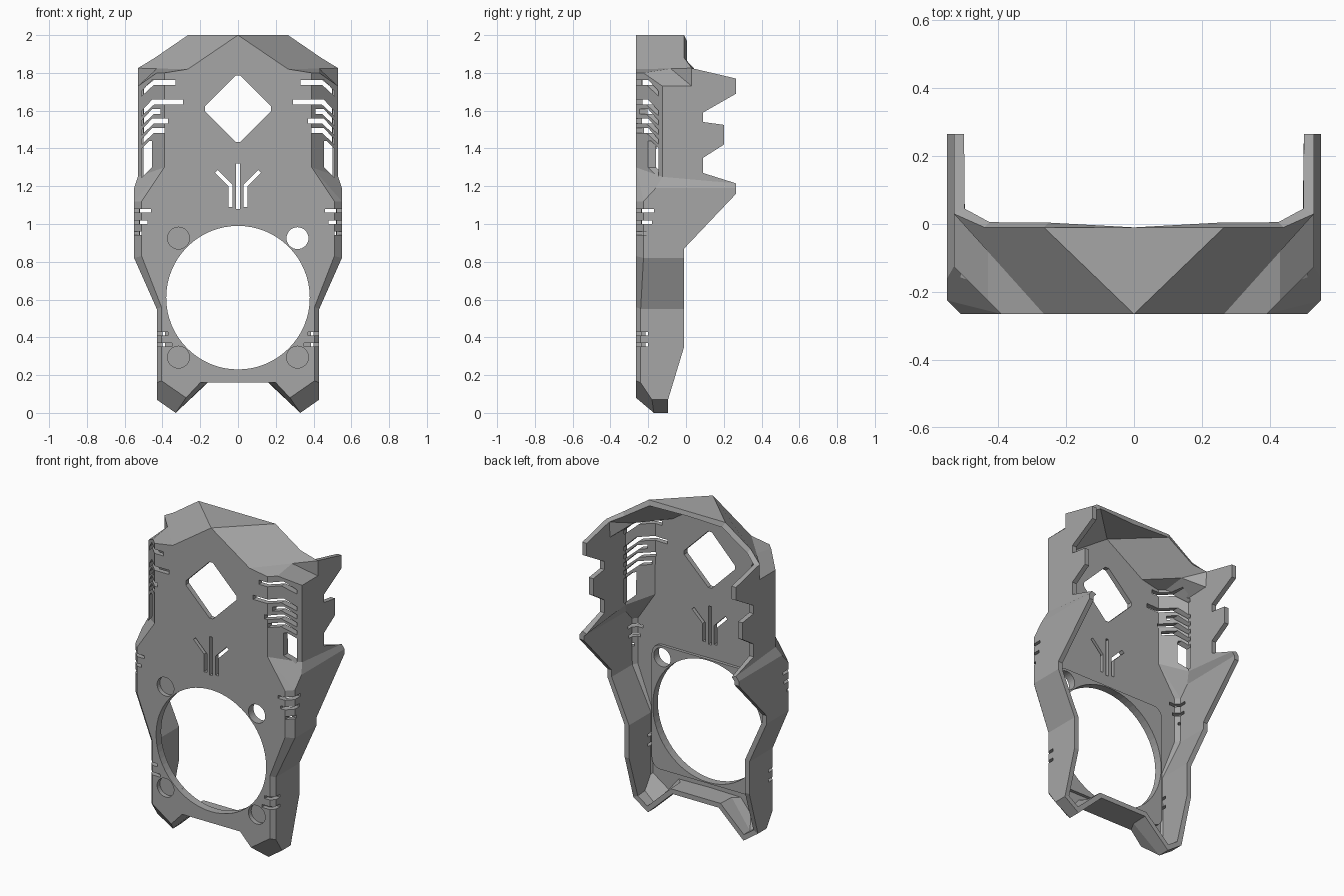
import bpy, bmesh, math

old = bpy.data.objects.get("Cube")
if old:
    bpy.data.objects.remove(old, do_unlink=True)

grey = bpy.data.materials.new("plain grey")
grey.use_nodes = True
COLOR = (0.38, 0.38, 0.38, 1)
grey.diffuse_color = COLOR
grey.node_tree.nodes["Principled BSDF"].inputs["Base Color"].default_value = COLOR

FRONT, WALL, RIM = -0.265, 0.03, -0.01


def make_object(name, bm, helper=False):
    mesh = bpy.data.meshes.new(name)
    bm.to_mesh(mesh)
    bm.free()
    mesh.materials.append(grey)
    ob = bpy.data.objects.new(name, mesh)
    bpy.context.collection.objects.link(ob)
    if helper:
        ob.hide_render = True
        ob.hide_viewport = True
        ob.display_type = 'WIRE'
    return ob


def prism(bm, outline, y0, y1):
    """Closed block from an (x, z) outline, running from y0 to y1."""
    rings = [[bm.verts.new((x, y, z)) for x, z in outline] for y in (y0, y1)]
    faces = [bm.faces.new(rings[0]), bm.faces.new(rings[1][::-1])]
    n = len(outline)
    for i in range(n):
        j = (i + 1) % n
        faces.append(bm.faces.new((rings[0][i], rings[1][i], rings[1][j], rings[0][j])))
    bmesh.ops.recalc_face_normals(bm, faces=faces)


def circle(cx, cz, r, n):
    return [(cx + r * math.cos(2 * math.pi * i / n), cz + r * math.sin(2 * math.pi * i / n))
            for i in range(n)]


def flip(outline):
    return [(-x, z) for x, z in outline]


def rect(x0, x1, z0, z1):
    return [(x0, z0), (x1, z0), (x1, z1), (x0, z1)]


def cut(ob, cutter):
    mod = ob.modifiers.new("cut " + cutter.name, 'BOOLEAN')
    mod.object = cutter
    mod.operation = 'DIFFERENCE'
    mod.solver = 'EXACT'


# Corner points of the left half of the shell
front = [(0, 2), (.265, 1.82), (.39, 1.8), (.39, 1.3), (.51, 1.12), (.51, .83),
         (.405, .56), (.405, .17), (.275, .08), (.2, .16), (0, .16)]
F = [(x, FRONT, z) for x, z in front]
top_mid, top_end = (0, RIM, 2), (.265, RIM, 2)
hood_bend, hood_end = (.44, RIM, 1.88), (.53, .03, 1.825)
shelf_in, shelf_out = (.43, -.081, 1.823), (.43, -.225, 1.8)
vent_top, vent_low, recess = (.53, -.125, 1.73), (.53, -.125, 1.25), (.53, .03, 1.73)
kick_a, kick_b = (.53, .265, 1.215), (.55, .265, 1.19)
hip = (.55, -.16, 1.19)
side_a, side_b = (.55, -.225, 1.12), (.55, -.225, .82)
side_c, side_d = (.43, -.24, .55), (.43, -.24, .16)
waist_a, waist_b = (.55, RIM, .82), (.43, RIM, .55)
ankle_f, ankle_b = (.43, -.18, .07), (.43, -.095, .07)
toe_f, toe_b = (.33, -.17, 0), (.33, -.095, 0)
arch_f, arch_b, arch_mid = (.165, -.2, .16), (.16, -.095, .16), (0, -.095, .16)
teeth = [(.265, 1.77), (.265, 1.69), (.09, 1.59), (.09, 1.54), (.2, 1.525),
         (.2, 1.42), (.09, 1.35), (.09, 1.27)]

panels = [
    F,                                                        # front plate
    [F[0], top_end, top_mid],                                 # flat crown
    [F[0], F[1], shelf_in, hood_end, hood_bend, top_end],     # hood slope
    [F[1], F[2], shelf_out, shelf_in],                        # shelf below hood
    [shelf_in, shelf_out, vent_top, recess],
    [shelf_in, recess, hood_end],
    [F[2], F[3], vent_low, vent_top, shelf_out],              # vent panel
    [hood_end] + [(.53, y, z) for y, z in teeth]              # toothed wall
    + [kick_a, vent_low, vent_top, recess],
    [F[3], F[4], side_a], [F[3], side_a, hip, vent_low],      # hip ledge
    [vent_low, hip, kick_b, kick_a],
    [hip, kick_b, (.55, .265, 1.16), (.55, RIM, .87), waist_a, side_b, side_a],
    [F[4], F[5], side_b, side_a],                             # edge chamfers
    [F[5], F[6], side_c, side_b],
    [F[6], F[7], side_d, side_c],
    [side_b, waist_a, waist_b, side_c],                       # waist wall
    [side_c, waist_b, (.43, RIM, .35), ankle_b, ankle_f, side_d],
    [F[7], side_d, ankle_f, toe_f, F[8]],                     # foot
    [ankle_f, ankle_b, toe_b, toe_f],
    [toe_f, toe_b, arch_b, arch_f],
    [F[8], toe_f, arch_f, F[9]],
    [F[9], arch_f, arch_b, arch_mid, F[10]],                  # arch between feet
]

bm = bmesh.new()
for side in (1, -1):
    for panel in panels:
        bm.faces.new([bm.verts.new((side * x, y, z)) for x, y, z in panel])
bmesh.ops.remove_doubles(bm, verts=bm.verts[:], dist=0.0005)
bmesh.ops.recalc_face_normals(bm, faces=bm.faces[:])
plate = max(bm.faces, key=lambda f: f.calc_area())
if plate.normal.y > 0:
    bmesh.ops.reverse_faces(bm, faces=bm.faces[:])
shell = make_object("shell", bm)
solid = shell.modifiers.new("wall thickness", 'SOLIDIFY')
solid.thickness = WALL
solid.offset = -1
solid.use_even_offset = True

# Openings in the front plate
bm = bmesh.new()
prism(bm, circle(0, .61, .38, 64), -.4, -.1)
for sx in (-.315, .315):
    for z in (.295, .925):
        prism(bm, circle(sx, z, .058, 32), -.4, -.15)
d, t = .187, .012
prism(bm, [(t, 1.61 + d - t), (d - t, 1.61 + t), (d - t, 1.61 - t), (t, 1.61 - d + t),
           (-t, 1.61 - d + t), (-d + t, 1.61 - t), (-d + t, 1.61 + t), (-t, 1.61 + d - t)], -.4, -.1)
prism(bm, rect(-.01, .01, 1.08, 1.32), -.4, -.1)

side_cuts = [
    [(.03, 1.09), (.05, 1.09), (.05, 1.2), (.122, 1.272), (.108, 1.286), (.03, 1.208)],
    [(.455, 1.3), (.51, 1.245), (.51, 1.4), (.47, 1.44), (.455, 1.44)],
]
# Bent vent slots
for x, z in ((.33, 1.75), (.29, 1.645), (.41, 1.595), (.37, 1.545), (.39, 1.495)):
    h = .013
    side_cuts.append([(x, z - h), (.445, z - h), (.51, z - h - .06), (.51, z + h - .06),
                      (.455, z + h), (x, z + h)])
for outline in side_cuts:
    prism(bm, outline, -.4, -.1)
    prism(bm, flip(outline), -.4, -.1)
# Short notches along the edges
for x, z, y in ((.46, 1.07, -.17), (.48, 1.01, -.18), (.51, .95, -.21),
                (.37, .42, -.2), (.35, .36, -.2)):
    outline = rect(x, .6, z - .009, z + .009)
    prism(bm, outline, -.4, y)
    prism(bm, flip(outline), -.4, y)
cut(shell, make_object("opening_cutter", bm, True))

# Mounting plate behind the round opening, closing three of the corner holes
bm = bmesh.new()
half, r = .387, .06
outline = []
for k, (sx, sz) in enumerate(((1, 1), (-1, 1), (-1, -1), (1, -1))):
    for i in range(7):
        a = math.pi / 2 * (k + i / 6)
        outline.append((sx * (half - r) + r * math.cos(a), .61 + sz * (half - r) + r * math.sin(a)))
prism(bm, outline, FRONT + WALL - .002, -.215)
mount = make_object("mounting_plate", bm)
bm = bmesh.new()
prism(bm, circle(0, .61, .38, 64), -.4, -.1)
prism(bm, circle(.315, .925, .058, 32), -.4, -.1)
cut(mount, make_object("mount_cutter", bm, True))
